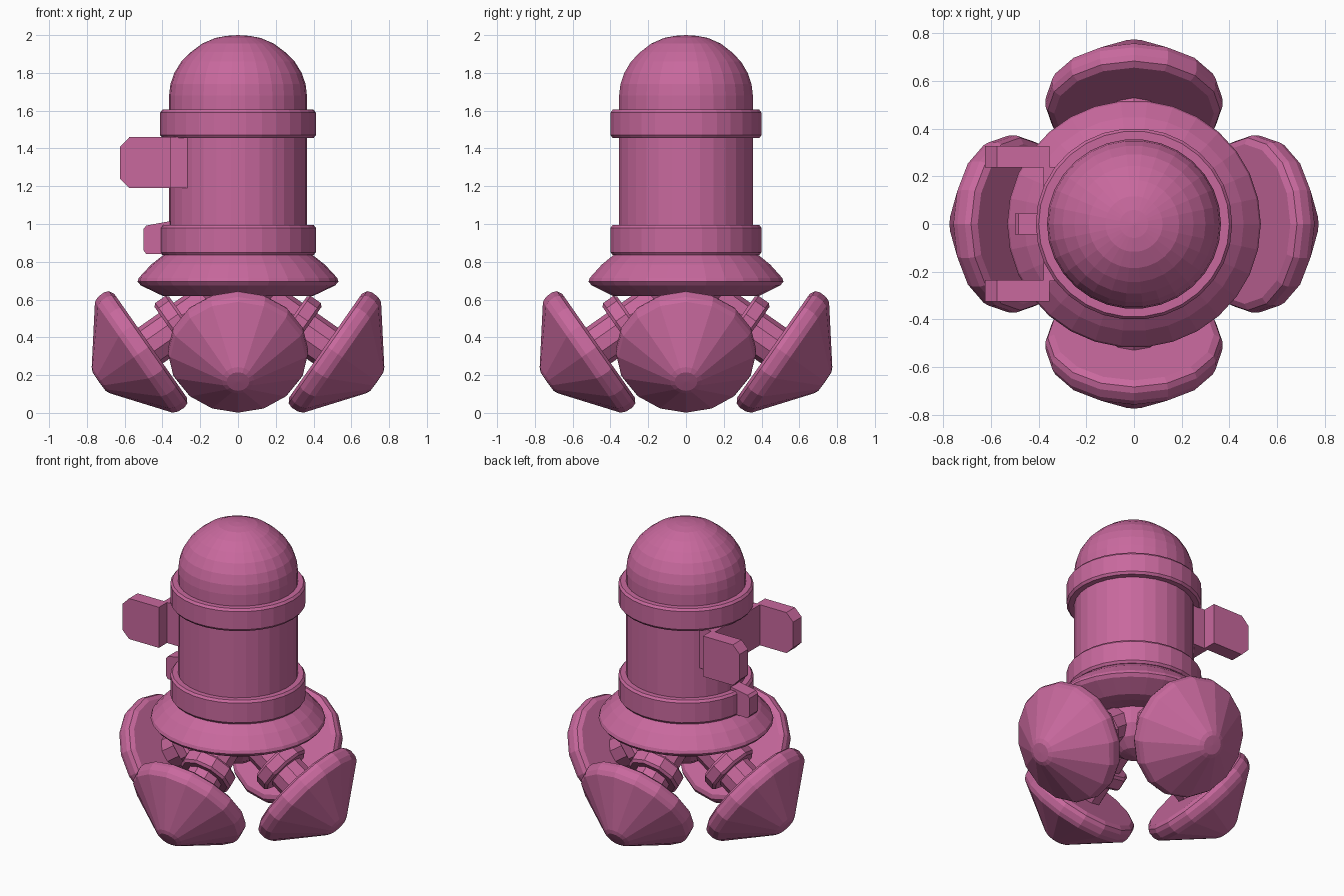
import bpy, bmesh, math
from mathutils import Matrix

cube = bpy.data.objects.get("Cube")
if cube:
    bpy.data.objects.remove(cube)

pink = bpy.data.materials.new("pink")
pink.use_nodes = True
colour = (0.58, 0.14, 0.34, 1)
pink.diffuse_color = colour
pink.node_tree.nodes["Principled BSDF"].inputs["Base Color"].default_value = colour


def finish(name, bm, matrix=Matrix()):
    bmesh.ops.recalc_face_normals(bm, faces=bm.faces)
    mesh = bpy.data.meshes.new(name)
    bm.to_mesh(mesh)
    bm.free()
    mesh.materials.append(pink)
    obj = bpy.data.objects.new(name, mesh)
    obj.matrix_world = matrix
    bpy.context.collection.objects.link(obj)
    return obj


def lathe(name, profile, sides, matrix=Matrix()):
    """Turn (radius, height) points around z."""
    bm = bmesh.new()
    verts = [bm.verts.new((r, 0, z)) for r, z in profile]
    edges = [bm.edges.new(pair) for pair in zip(verts, verts[1:])]
    bmesh.ops.spin(bm, geom=verts + edges, cent=(0, 0, 0), axis=(0, 0, 1),
                   angle=math.tau, steps=sides, use_merge=True)
    bmesh.ops.remove_doubles(bm, verts=bm.verts, dist=0.0005)
    return finish(name, bm, matrix)


def plate(name, outline, y0, y1):
    """Extrude an (x, z) outline along y."""
    bm = bmesh.new()
    face = bm.faces.new([bm.verts.new((x, y0, z)) for x, z in outline])
    new = bmesh.ops.extrude_face_region(bm, geom=[face])["geom"]
    bmesh.ops.translate(bm, vec=(0, y1 - y0, 0),
                        verts=[v for v in new if isinstance(v, bmesh.types.BMVert)])
    return finish(name, bm)


# Body, slightly narrower front to back
squash = Matrix.Diagonal((1, 0.975, 1, 1))
lathe("domed_body", [(0, 0.8), (0.365, 0.8), (0.365, 1.68), (0.358, 1.74), (0.337, 1.8),
                     (0.3, 1.86), (0.25, 1.91), (0.19, 1.955), (0.12, 1.985),
                     (0.06, 1.996), (0, 2)], 30, squash)
lathe("skirt", [(0, 0.84), (0.39, 0.84), (0.46, 0.785), (0.525, 0.715), (0.532, 0.695),
                (0.515, 0.675), (0.40, 0.62), (0.33, 0.62), (0.18, 0.65), (0, 0.65)], 30, squash)
for name, low, high in (("lower_band", 0.835, 0.995), ("upper_band", 1.455, 1.605)):
    lathe(name, [(0.35, low), (0.4, low), (0.412, low + 0.015), (0.412, high - 0.015),
                 (0.4, high), (0.35, high)], 30, squash)

# Ball under the body
lathe("hip_ball", [(0.21 * math.sin(i * math.pi / 8), 0.62 - 0.21 * math.cos(i * math.pi / 8))
                   for i in range(9)], 16)

# Four tilted feet with stems and collars
foot = [(0, -0.02), (0.335, -0.02), (0.362, -0.005), (0.372, 0.02), (0.37, 0.06),
        (0.358, 0.088), (0.085, 0.3), (0.06, 0.312), (0, 0.314)]
collar = [(0, -0.25), (0.155, -0.25), (0.17, -0.235), (0.17, -0.17), (0.155, -0.155), (0, -0.155)]
stem = [(0, -0.5), (0.115, -0.5), (0.115, 0), (0, 0)]
tilt = Matrix.Translation((0.48, 0, 0.345)) @ Matrix.Rotation(math.radians(125), 4, "Y")
for i, side in enumerate(("left", "back", "right", "front")):
    place = Matrix.Rotation(i * math.pi / 2, 4, "Z") @ tilt
    lathe(side + "_foot", foot, 16, place)
    lathe(side + "_leg_collar", collar, 10, place)
    lathe(side + "_leg_stem", stem, 10, place)

# Bracket and catch on the right side
fin = [(-0.355, 1.19), (-0.575, 1.19), (-0.625, 1.24), (-0.625, 1.41), (-0.575, 1.46), (-0.355, 1.46)]
plate("back_fin", fin, 0.238, 0.328)
plate("front_fin", fin, -0.325, -0.235)
plate("bracket_web", [(-0.25, 1.19), (-0.38, 1.19), (-0.38, 1.46), (-0.25, 1.46)], -0.24, 0.24)
plate("catch", [(-0.36, 0.84), (-0.485, 0.84), (-0.5, 0.86), (-0.5, 0.975), (-0.485, 0.992),
                (-0.36, 1.015)], -0.045, 0.045)
